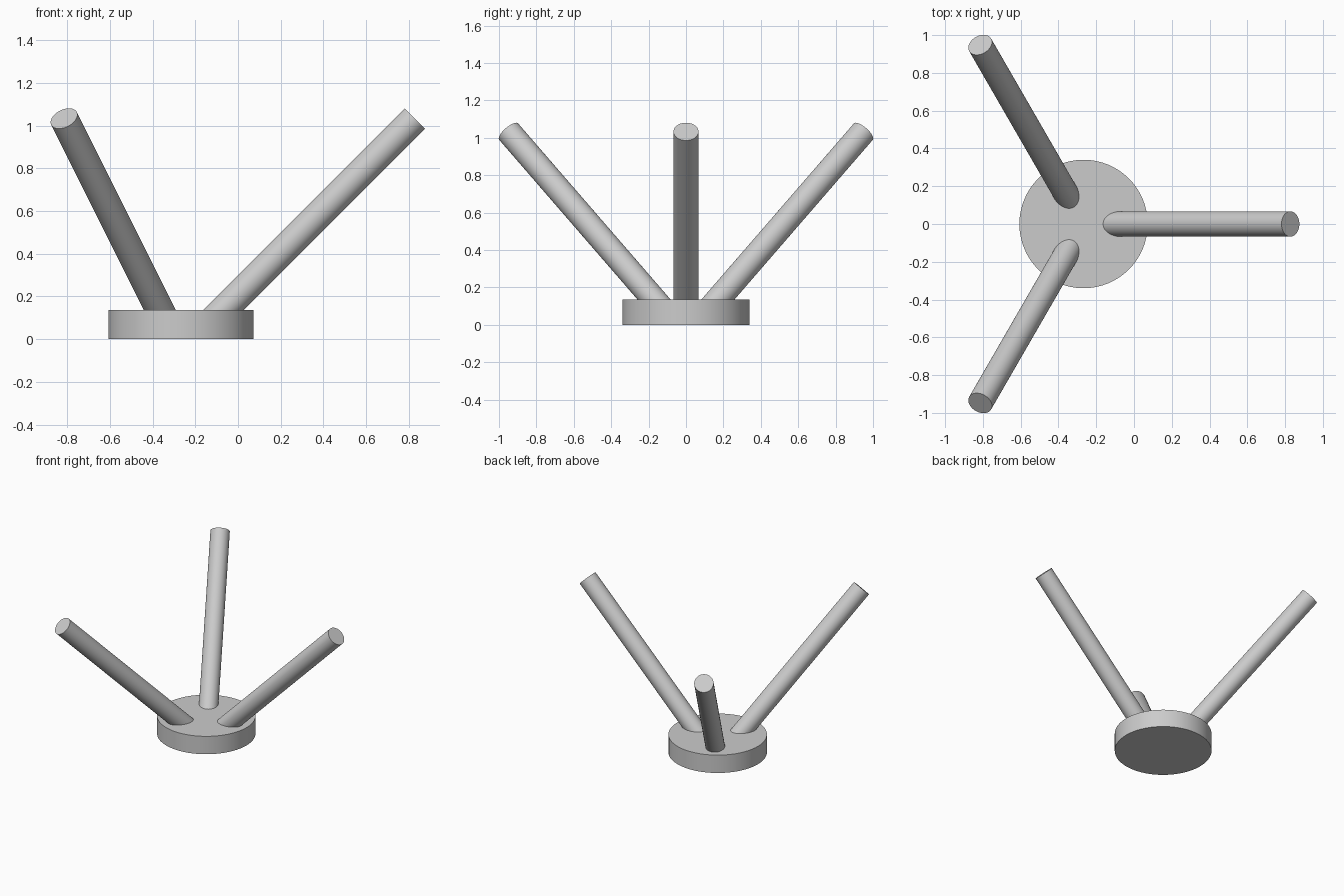
import bpy
from math import radians, cos, sin
from mathutils import Vector

if "Cube" in bpy.data.objects:
    bpy.data.objects.remove(bpy.data.objects["Cube"])

CENTRE_X = -0.267
ROD_RADIUS = 0.067


def cylinder(name, start, end, radius):
    """Smooth-sided cylinder running between two points."""
    start, end = Vector(start), Vector(end)
    axis = end - start
    bpy.ops.mesh.primitive_cylinder_add(
        vertices=64, radius=radius, depth=axis.length,
        location=(start + end) / 2,
        rotation=axis.to_track_quat('Z', 'Y').to_euler())
    bpy.context.object.name = name
    bpy.ops.object.shade_smooth_by_angle(angle=radians(30))


# Round base
cylinder("base_disc", (CENTRE_X, 0, 0), (CENTRE_X, 0, 0.136), 0.34)

# Three rods leaning outward at 45 degrees, sunk into the base
for i in range(3):
    a = radians(120 * i)

    def point(r, z):
        return (CENTRE_X + r * cos(a), r * sin(a), z)

    cylinder(f"rod_{i + 1}", point(0.14, 0.078), point(1.095, 1.033), ROD_RADIUS)
